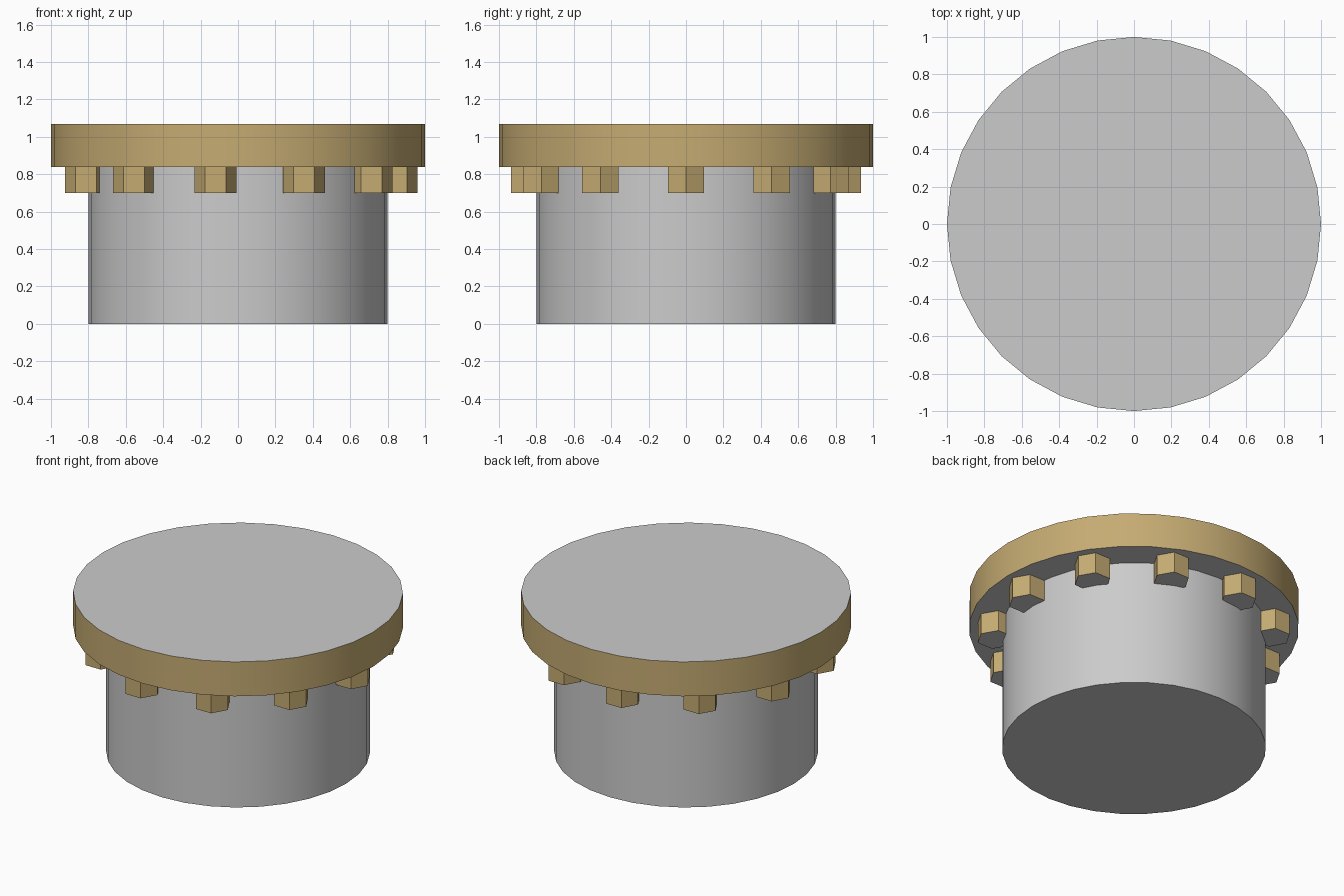
import bpy
import bmesh
from math import cos, sin, pi
from mathutils import Matrix

if "Cube" in bpy.data.objects:
    bpy.data.objects.remove(bpy.data.objects["Cube"])

brass = bpy.data.materials.new("brass")
brass.diffuse_color = (0.56, 0.41, 0.17, 1)
brass.use_nodes = True
brass.node_tree.nodes["Principled BSDF"].inputs["Base Color"].default_value = brass.diffuse_color


def prism(name, sides, radius, z0, z1, centres=((0, 0),), side_mat=None, smooth=False):
    """Upright prisms with grey end caps and optionally coloured walls."""
    bm = bmesh.new()
    for x, y in centres:
        ring = [bm.verts.new((x + radius * cos(2 * pi * i / sides),
                              y + radius * sin(2 * pi * i / sides), z0))
                for i in range(sides)]
        base = bm.faces.new(ring)
        ext = bmesh.ops.extrude_face_region(bm, geom=[base], use_keep_orig=True)
        top = [g for g in ext["geom"] if isinstance(g, bmesh.types.BMVert)]
        bmesh.ops.translate(bm, verts=top, vec=(0, 0, z1 - z0))
    bmesh.ops.recalc_face_normals(bm, faces=bm.faces[:])
    for f in bm.faces:
        wall = abs(f.normal.z) < 0.5
        f.material_index = 1 if wall and side_mat else 0
        f.smooth = wall and smooth
    for e in bm.edges:
        e.smooth = not (smooth and e.calc_face_angle(0) > 0.6)
    me = bpy.data.meshes.new(name)
    bm.to_mesh(me)
    bm.free()
    if side_mat:
        me.materials.append(None)
        me.materials.append(side_mat)
    ob = bpy.data.objects.new(name, me)
    bpy.context.collection.objects.link(ob)
    return ob


# Drum body
prism("drum_body", 32, 0.8, 0, 0.837, smooth=True)

# Overhanging lid with brass rim
prism("lid", 32, 1.0, 0.837, 1.067, side_mat=brass, smooth=True)

# Eleven hexagonal pegs below the lid, all facing the same way
pegs = [(0.848 * cos(2 * pi * k / 11), 0.848 * sin(2 * pi * k / 11)) for k in range(11)]
prism("hex_pegs", 6, 0.1125, 0.698, 0.837, pegs, side_mat=brass)
